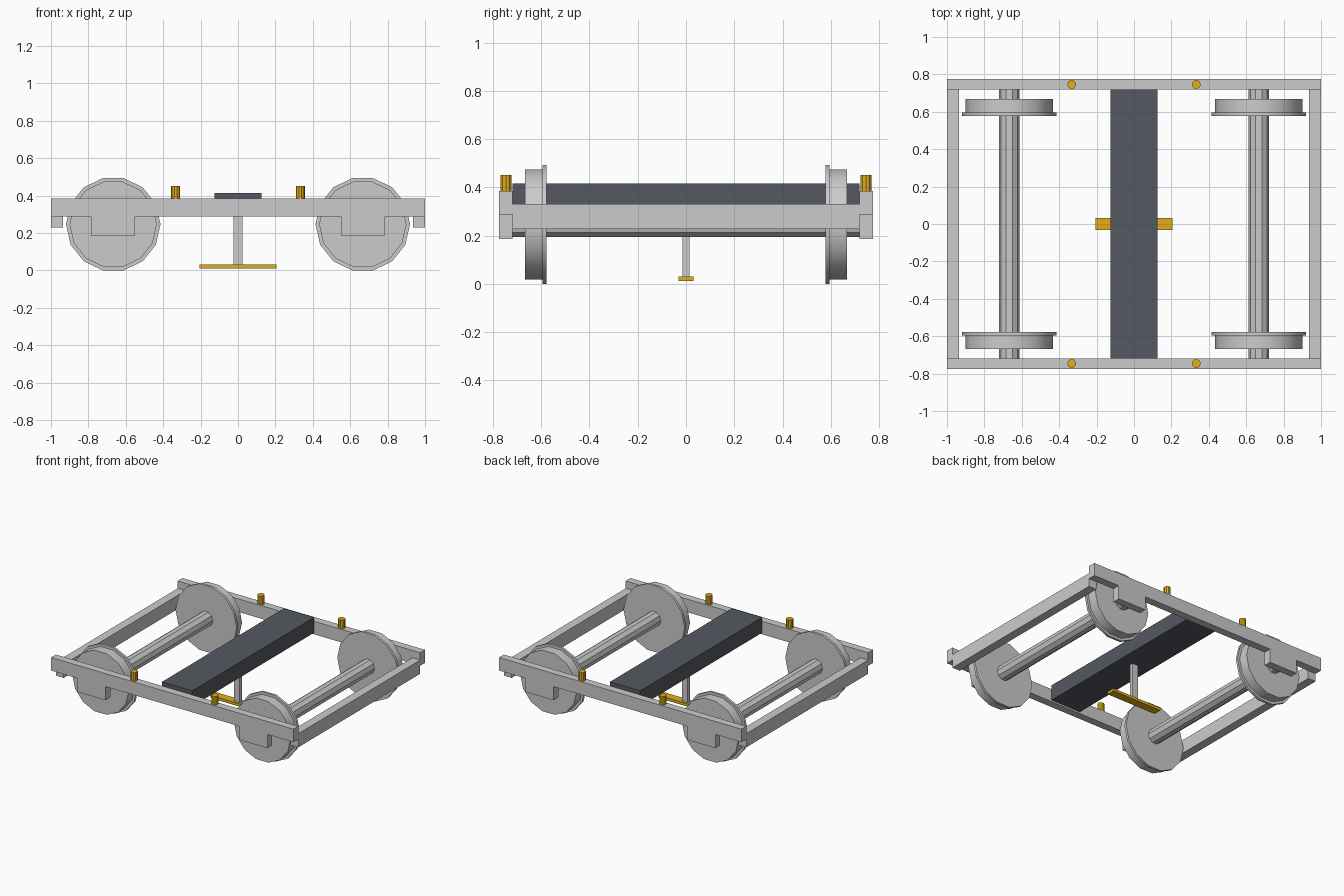
import bpy, bmesh
from math import cos, sin, tau

if "Cube" in bpy.data.objects:
    bpy.data.objects.remove(bpy.data.objects["Cube"])


def material(name, color):
    m = bpy.data.materials.new(name)
    m.diffuse_color = color
    m.use_nodes = True
    m.node_tree.nodes["Principled BSDF"].inputs["Base Color"].default_value = m.diffuse_color
    return m


DARK = material("dark_steel", (0.09, 0.10, 0.12, 1))
GOLD = material("gold", (0.75, 0.42, 0.01, 1))


def make_object(name, bm, mat=None, smooth=False):
    bmesh.ops.recalc_face_normals(bm, faces=bm.faces)
    me = bpy.data.meshes.new(name)
    bm.to_mesh(me)
    bm.free()
    ob = bpy.data.objects.new(name, me)
    bpy.context.collection.objects.link(ob)
    if mat:
        me.materials.append(mat)
    if smooth:
        bpy.ops.object.select_all(action='DESELECT')
        ob.select_set(True)
        bpy.context.view_layer.objects.active = ob
        bpy.ops.object.shade_smooth_by_angle()
    return ob


def loft(name, rings, mat=None, smooth=False):
    """Join successive rings of points and cap both ends."""
    bm = bmesh.new()
    vs = [[bm.verts.new(p) for p in r] for r in rings]
    n = len(vs[0])
    for a, b in zip(vs, vs[1:]):
        for i in range(n):
            j = (i + 1) % n
            bm.faces.new((a[i], a[j], b[j], b[i]))
    bm.faces.new(vs[0])
    bm.faces.new(vs[-1])
    return make_object(name, bm, mat, smooth)


def box(name, x, y, z, mat=None):
    rings = [[(x[0], y[0], h), (x[1], y[0], h), (x[1], y[1], h), (x[0], y[1], h)] for h in z]
    return loft(name, rings, mat)


def ring_y(cx, cz, y, r, n):
    return [(cx + r * cos(tau * i / n), y, cz + r * sin(tau * i / n)) for i in range(n)]


AXLE_X, AXLE_Z = 0.667, 0.2465

# Side frames with hanging axle boxes
half = [(1, 0.385), (1, 0.288), (0.785, 0.288), (0.785, 0.186),
        (0.55, 0.186), (0.55, 0.288)]
profile = half + [(-x, z) for x, z in reversed(half)]
for s, side in ((-1, "front"), (1, "back")):
    loft(side + "_side_frame", [[(x, s * y, z) for x, z in profile] for y in (0.718, 0.775)])
    # Locating pegs on the frame tops
    for px in (-0.333, 0.333):
        loft(side + "_peg", [[(px + 0.024 * cos(tau * i / 10), s * 0.746 + 0.024 * sin(tau * i / 10), z)
                              for i in range(10)] for z in (0.385, 0.451)], GOLD)

for s, end in ((-1, "left"), (1, "right")):
    # End beams
    box(end + "_end_beam", sorted((s * 0.935, s)), (-0.718, 0.718), (0.228, 0.33))
    # Axles
    cx = s * AXLE_X
    loft(end + "_axle", [ring_y(cx, AXLE_Z, y, 0.056, 10) for y in (-0.718, 0.718)])
    # Flanged wheels
    for t in (-1, 1):
        steps = ((0.577, 0.2527), (0.595, 0.2527), (0.595, 0.2335), (0.667, 0.2335))
        loft(end + "_wheel", [ring_y(cx, AXLE_Z, t * y, r, 14) for y, r in steps], smooth=True)

# Central bolster
box("bolster", (-0.125, 0.125), (-0.718, 0.718), (0.3, 0.415), DARK)
# Hanging post and pickup shoe
box("shoe_post", (-0.024, 0.024), (-0.014, 0.014), (0.03, 0.3))
box("pickup_shoe", (-0.207, 0.207), (-0.031, 0.031), (0.011, 0.031), GOLD)
